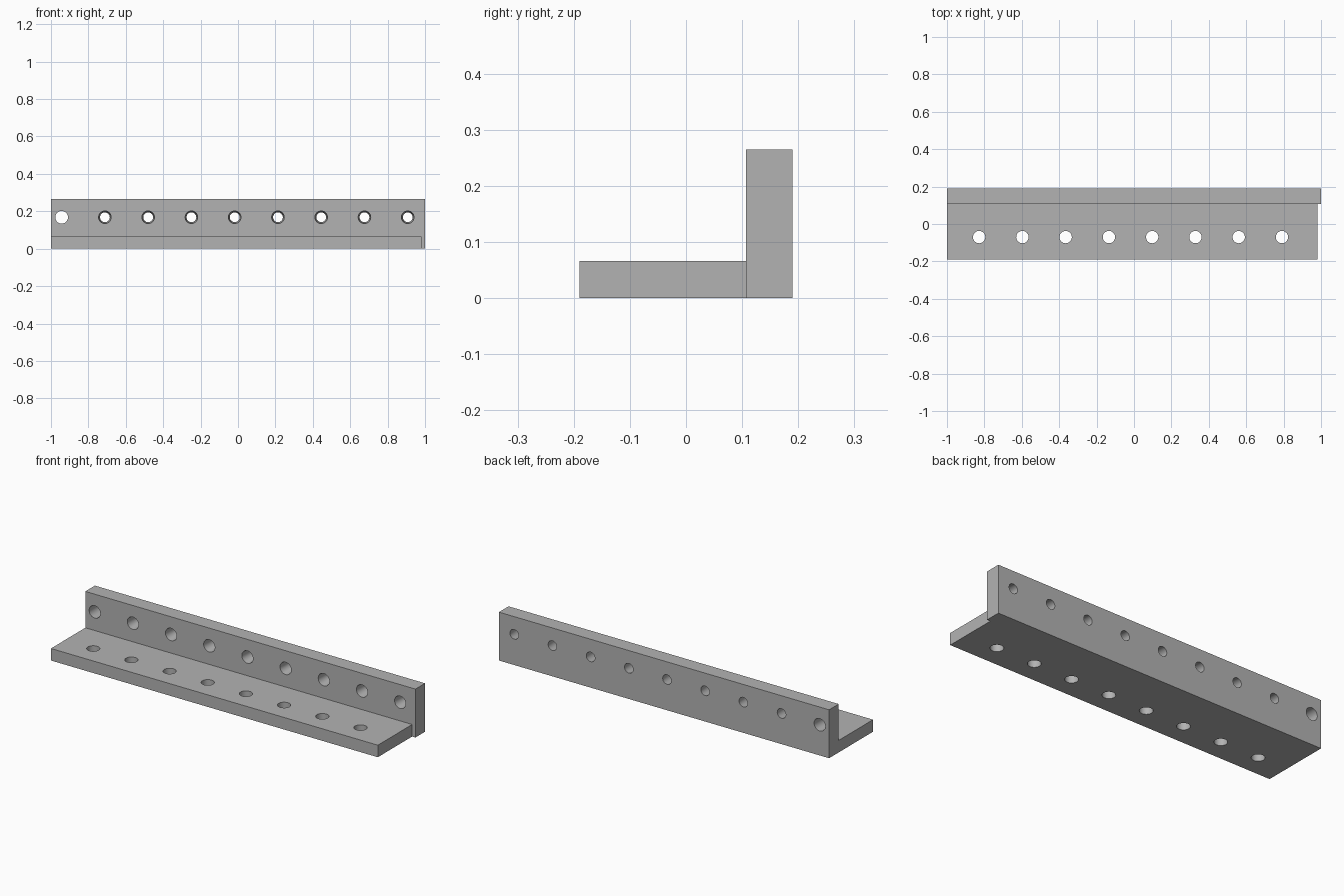
import bpy
import math

cube = bpy.data.objects.get("Cube")
if cube:
    bpy.data.objects.remove(cube, do_unlink=True)

GREY = (0.45, 0.45, 0.45, 1)
steel = bpy.data.materials.new("steel grey")
steel.use_nodes = True
steel.diffuse_color = GREY
steel.node_tree.nodes["Principled BSDF"].inputs["Base Color"].default_value = GREY

WALL_FRONT, BACK = 0.107, 0.19
PITCH = 0.2313


def box(name, lo, hi):
    """Box between two corners."""
    bpy.ops.mesh.primitive_cube_add(size=1, location=[(a + b) / 2 for a, b in zip(lo, hi)])
    ob = bpy.context.object
    ob.name = name
    ob.scale = [b - a for a, b in zip(lo, hi)]
    bpy.ops.object.transform_apply(location=True, rotation=True, scale=True)
    ob.data.materials.append(steel)
    return ob


def drill(part, location, r1, r2, depth, rotation=(0, 0, 0)):
    """Cut a straight or tapered round hole."""
    bpy.ops.mesh.primitive_cone_add(vertices=32, radius1=r1, radius2=r2, depth=depth,
                                    location=location, rotation=rotation)
    cutter = bpy.context.object
    cutter.data.materials.append(steel)
    mod = part.modifiers.new("hole", "BOOLEAN")
    mod.operation = "DIFFERENCE"
    mod.solver = "EXACT"
    mod.object = cutter
    bpy.context.view_layer.objects.active = part
    bpy.ops.object.modifier_apply(modifier=mod.name)
    bpy.data.objects.remove(cutter, do_unlink=True)


# Upright flange: one straight hole at the right end, the rest narrow to the back
upright = box("upright_flange", (-1, WALL_FRONT, 0), (1, BACK, 0.265))
for i in range(9):
    back_radius = 0.034 if i == 0 else 0.026
    drill(upright, (-0.943 + i * PITCH, (WALL_FRONT + BACK) / 2, 0.168),
          0.034, back_radius, BACK - WALL_FRONT + 0.002, (-math.pi / 2, 0, 0))

# Base flange, slightly shorter at the left end, with straight holes
base = box("base_flange", (-1, -BACK, 0), (0.98, WALL_FRONT, 0.066))
for i in range(8):
    drill(base, (-0.828 + i * PITCH, -0.07, 0.033), 0.033, 0.033, 0.1)

# Smooth hole walls with crisp rims
for part in (upright, base):
    bpy.ops.object.select_all(action="DESELECT")
    part.select_set(True)
    bpy.context.view_layer.objects.active = part
    bpy.ops.object.shade_smooth_by_angle(angle=math.radians(30))
